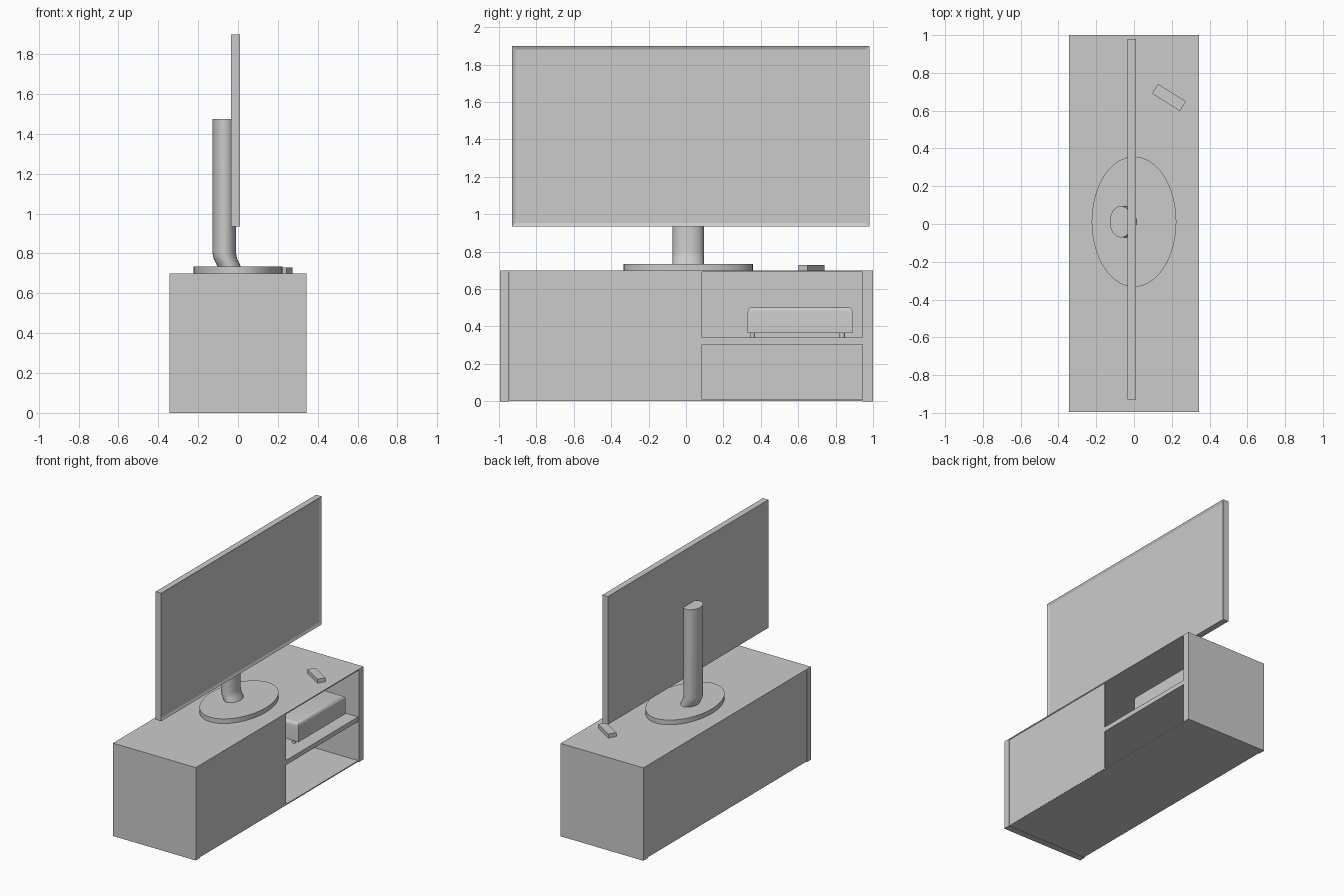
import bpy, bmesh, math
from mathutils import Matrix

if "Cube" in bpy.data.objects:
    bpy.data.objects.remove(bpy.data.objects["Cube"])


def finish(name, bm, smooth=False):
    bmesh.ops.recalc_face_normals(bm, faces=bm.faces)
    me = bpy.data.meshes.new(name)
    bm.to_mesh(me)
    bm.free()
    ob = bpy.data.objects.new(name, me)
    bpy.context.collection.objects.link(ob)
    if smooth:
        bpy.ops.object.select_all(action='DESELECT')
        ob.select_set(True)
        bpy.context.view_layer.objects.active = ob
        bpy.ops.object.shade_smooth_by_angle(angle=math.radians(35))
    return ob


def box_bm(x, y, z):
    bm = bmesh.new()
    bmesh.ops.create_cube(bm, size=1)
    bmesh.ops.scale(bm, vec=(x[1] - x[0], y[1] - y[0], z[1] - z[0]), verts=bm.verts)
    bmesh.ops.translate(bm, vec=(sum(x) / 2, sum(y) / 2, sum(z) / 2), verts=bm.verts)
    return bm


def box(name, x, y, z):
    return finish(name, box_bm(x, y, z))


def loft(name, sections, n=40):
    """Stack of elliptical rings: (centre x, centre y, z, radius x, radius y)."""
    bm = bmesh.new()
    rings = [[bm.verts.new((cx + rx * math.cos(2 * math.pi * i / n),
                            cy + ry * math.sin(2 * math.pi * i / n), z))
              for i in range(n)] for cx, cy, z, rx, ry in sections]
    for a, b in zip(rings, rings[1:]):
        for i in range(n):
            j = (i + 1) % n
            bm.faces.new((a[i], a[j], b[j], b[i]))
    bm.faces.new(rings[0][::-1])
    bm.faces.new(rings[-1])
    return finish(name, bm, True)


# Hollow cabinet: thick ends, thin skins, one door, open bay on the +y half
X = (-0.345, 0.345)
box("end_panel_left", X, (-0.995, -0.945), (0, 0.695))
box("end_panel_right", X, (0.945, 1.0), (0, 0.695))
box("cabinet_top", X, (-0.995, 1.0), (0.692, 0.70))
box("cabinet_floor", (-0.34, 0.34), (-0.945, 0.945), (0.002, 0.01))
box("back_panel", (-0.342, -0.334), (-0.945, 0.945), (0.005, 0.692))
box("shelf", (-0.334, 0.34), (-0.945, 0.945), (0.305, 0.34))
box("door", (0.332, 0.341), (-0.945, 0.085), (0.005, 0.692))

# Media player with softened edges, on four feet
bm = box_bm((-0.20, 0.272), (0.33, 0.89), (0.365, 0.505))
edges = [e for e in bm.edges if sum(v.co.z for v in e.verts) / 2 > 0.5]
bmesh.ops.bevel(bm, geom=edges, offset=0.025, segments=4, profile=0.5, affect='EDGES')
finish("media_player", bm, True)
for i, x in enumerate((-0.15, 0.22)):
    for j, y in enumerate((0.355, 0.835)):
        loft(f"player_foot_{i}{j}", [(x, y, 0.338, 0.014, 0.014),
                                     (x, y, 0.367, 0.014, 0.014)], 16)

# Stand: oval plate and a column that leans back at its foot
loft("stand_base", [(0, 0.012, 0.70, 0.224, 0.345),
                    (0, 0.012, 0.735, 0.224, 0.345)], 64)
loft("stand_column", [(-0.043, 0.012, 0.73, 0.058, 0.083),
                      (-0.050, 0.012, 0.747, 0.059, 0.083),
                      (-0.061, 0.012, 0.768, 0.059, 0.083),
                      (-0.067, 0.012, 0.787, 0.059, 0.083),
                      (-0.069, 0.012, 0.81, 0.059, 0.083),
                      (-0.069, 0.012, 1.475, 0.059, 0.083)])

# Television: slim slab with a recessed screen on its +x face
bm = box_bm((-0.035, 0.011), (-0.93, 0.98), (0.935, 1.90))
face = max(bm.faces, key=lambda f: f.calc_center_median().x)
bmesh.ops.inset_region(bm, faces=[face], thickness=0.018, use_even_offset=True)
bmesh.ops.translate(bm, vec=(-0.008, 0, 0), verts=face.verts)
finish("television", bm)

# Remote control lying on the cabinet
bm = box_bm((-0.087, 0.087), (-0.03, 0.03), (0.70, 0.73))
bmesh.ops.transform(bm, verts=bm.verts, matrix=Matrix.Translation((0.185, 0.67, 0))
                    @ Matrix.Rotation(math.radians(-32), 4, 'Z'))
finish("remote_control", bm)
